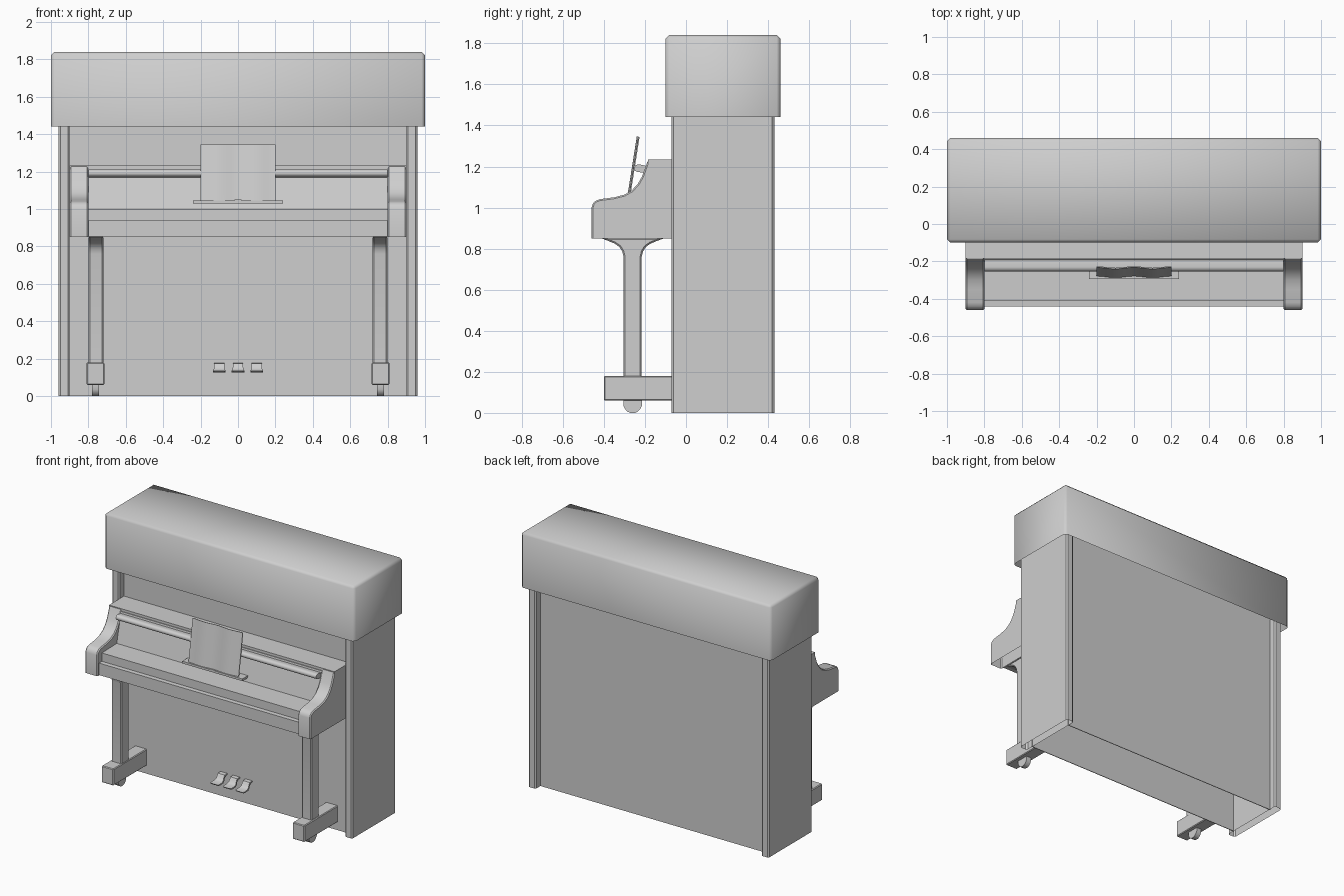
import bpy, bmesh, math

cube = bpy.data.objects.get("Cube")
if cube:
    bpy.data.objects.remove(cube, do_unlink=True)

gray = bpy.data.materials.new("plain gray")
gray.use_nodes = True
gray.diffuse_color = (0.62, 0.62, 0.62, 1)
gray.node_tree.nodes["Principled BSDF"].inputs["Base Color"].default_value = (0.62, 0.62, 0.62, 1)


def finish(name, bm, bevel=0.0, mirror=False, angle=30, open_bottom=False):
    """Bevel the hard edges, open the underside, make the object and shade it."""
    bmesh.ops.recalc_face_normals(bm, faces=bm.faces)
    low = min(v.co.z for v in bm.verts) + 1e-4

    def at_bottom(part):
        return open_bottom and all(v.co.z < low for v in part.verts)

    if bevel:
        hard = [e for e in bm.edges if e.is_manifold and e.calc_face_angle(0) > 0.6
                and not at_bottom(e)]
        bmesh.ops.bevel(bm, geom=hard, offset=bevel, segments=1, profile=0.5,
                        affect='EDGES', clamp_overlap=True)
    bmesh.ops.delete(bm, geom=[f for f in bm.faces if at_bottom(f)], context='FACES')
    mesh = bpy.data.meshes.new(name)
    bm.to_mesh(mesh)
    bm.free()
    mesh.materials.append(gray)
    obj = bpy.data.objects.new(name, mesh)
    bpy.context.collection.objects.link(obj)
    bpy.ops.object.select_all(action='DESELECT')
    obj.select_set(True)
    bpy.context.view_layer.objects.active = obj
    bpy.ops.object.shade_smooth_by_angle(angle=math.radians(angle))
    if mirror:
        obj.modifiers.new("mirror", 'MIRROR')


def loft(name, rings, **options):
    """Skin a row of closed rings of points and cap both ends."""
    bm = bmesh.new()
    rows = [[bm.verts.new(p) for p in ring] for ring in rings]
    for a, b in zip(rows, rows[1:]):
        for j in range(len(a)):
            k = (j + 1) % len(a)
            bm.faces.new((a[j], a[k], b[k], b[j]))
    bm.faces.new(rows[0])
    bm.faces.new(rows[-1])
    finish(name, bm, **options)


def side_profile(name, points, x0, x1, **options):
    """Extrude a (y, z) outline from x0 to x1."""
    loft(name, [[(x, y, z) for y, z in points] for x in (x0, x1)], **options)


def box(name, x, y, z, **options):
    outline = [(y[0], z[0]), (y[1], z[0]), (y[1], z[1]), (y[0], z[1])]
    side_profile(name, outline, x[0], x[1], **options)


# Case: open underneath, with thin panels set back between the sides
FRONT = -0.015
BACK = 0.375
box("case_sides", (0.9, 0.96), (-0.07, 0.43), (0, 1.8), bevel=0.01, mirror=True, open_bottom=True)
box("front_panel", (-0.905, 0.905), (FRONT, FRONT + 0.005), (0, 1.79))
box("back_panel", (-0.905, 0.905), (BACK - 0.005, BACK), (0, 1.79))
box("top_cover", (-1, 1), (-0.1, 0.46), (1.442, 1.84), bevel=0.018, angle=60, open_bottom=True)

# Curved arms beside the keys
arm = [(FRONT, 0.85), (-0.46, 0.85), (-0.46, 1.0), (-0.453, 1.02), (-0.44, 1.033),
       (-0.42, 1.041), (-0.35, 1.05), (-0.3, 1.063), (-0.265, 1.083), (-0.235, 1.115),
       (-0.215, 1.15), (-0.185, 1.231), (FRONT, 1.231)]
side_profile("arms", arm, 0.8, 0.9, bevel=0.007, mirror=True, open_bottom=True)

# Key bed with stepped front, flat lid and leaning board, then the shelf above
bed = [(FRONT, 0.852), (-0.44, 0.852), (-0.44, 0.938), (-0.41, 0.94), (-0.41, 1.0),
       (-0.24, 1.004), (-0.19, 1.215), (FRONT, 1.215)]
side_profile("key_bed", bed, -0.803, 0.803)
box("shelf", (-0.9, 0.9), (-0.185, FRONT), (1.21, 1.233))
rail = [(-0.18, 1.168), (-0.235, 1.173), (-0.25, 1.18), (-0.253, 1.195), (-0.245, 1.207),
        (-0.23, 1.211), (-0.18, 1.2)]
side_profile("lid_rail", rail, -0.8, 0.8, angle=60)

# Music ledge, clip and open booklet
box("music_ledge", (-0.24, 0.24), (-0.293, -0.225), (1.03, 1.046))
box("ledge_clip", (-0.02, 0.02), (-0.293, -0.286), (1.04, 1.05))
sheet = [(-0.283, 1.046), (-0.236, 1.345), (-0.23, 1.344), (-0.277, 1.045)]
pages = []
for i in range(25):
    x = -0.2 + 0.4 * i / 24
    wave = 0.004 * math.cos(4 * math.pi * x / 0.4)
    pages.append([(x, y + wave, z) for y, z in sheet])
loft("booklet", pages)

# Legs with flared tops, feet and casters
flare = [(0.044, 0.15), (0.044, 0.76), (0.05, 0.785), (0.064, 0.808), (0.088, 0.825),
         (0.12, 0.838), (0.16, 0.853)]
leg = [(-0.26 + w, z) for w, z in flare] + [(-0.26 - w, z) for w, z in reversed(flare)]
side_profile("legs", leg, 0.719, 0.8, bevel=0.009, mirror=True)
box("feet", (0.715, 0.81), (-0.4, FRONT), (0.06, 0.18), bevel=0.005, mirror=True)
rim = [(0.045, 0.065), (0.045, 0.035), (0.038, 0.02), (0.025, 0.006), (0.012, 0)]
wheel = [(-0.26 + w, z) for w, z in rim] + [(-0.26 - w, z) for w, z in reversed(rim)]
side_profile("casters", wheel, 0.742, 0.78, mirror=True, angle=45)

# Three pedals: bent strips that drop from the panel and widen toward the toe
path = [(FRONT, 0.172, 0.027), (-0.042, 0.169, 0.027), (-0.052, 0.156, 0.027),
        (-0.06, 0.14, 0.029), (-0.078, 0.131, 0.033), (-0.115, 0.13, 0.034), (-0.127, 0.13, 0.028)]
corners = [(-1, -0.005), (1, -0.005), (1, 0.005), (-1, 0.005)]
for name, centre in (("right", -0.1), ("middle", 0), ("left", 0.1)):
    rings = [[(centre + s * w, y - h, z + h) for s, h in corners] for y, z, w in path]
    loft(name + "_pedal", rings, angle=45)
